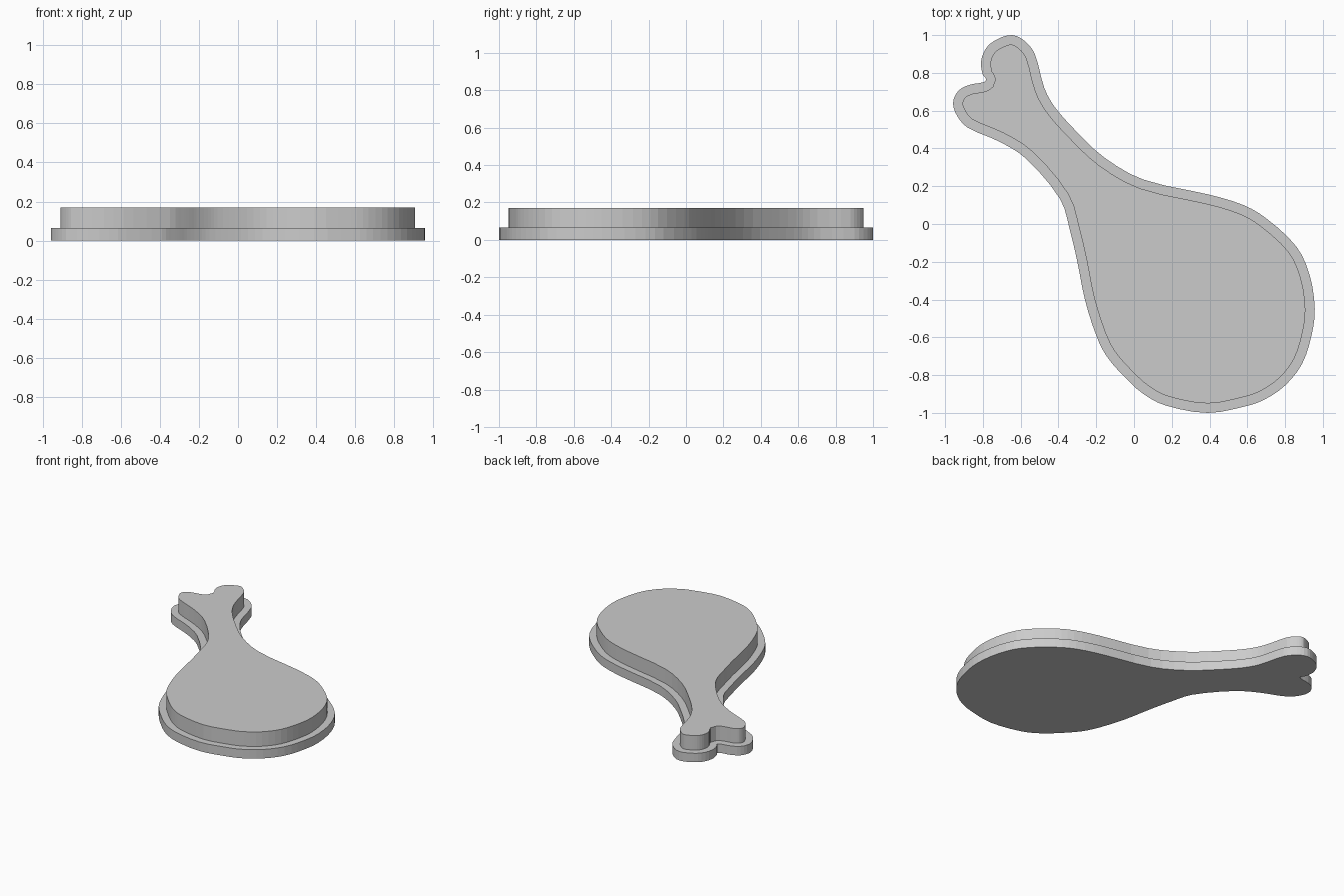
import bpy
import bmesh
from mathutils import Vector

cube = bpy.data.objects.get("Cube")
if cube:
    bpy.data.objects.remove(cube, do_unlink=True)

RIM = 0.05          # width of the step around the raised plate
BASE_TOP = 0.065
PLATE_TOP = 0.17

# Drumstick outline, counter-clockwise from the notch between the bone knobs
OUTLINE = [
    (-.783, .765), (-.8, .75), (-.87, .737), (-.93, .705), (-.958, .64),
    (-.935, .57), (-.88, .51), (-.71, .435), (-.57, .345), (-.39, .13),
    (-.34, -.03), (-.3, -.2), (-.26, -.4), (-.2, -.59), (-.145, -.7),
    (-.05, -.81), (.05, -.9), (.165, -.96), (.39, -1), (.59, -.965),
    (.69, -.93), (.8, -.855), (.89, -.74), (.94, -.59), (.957, -.45),
    (.93, -.27), (.86, -.12), (.7, .03), (.58, .1), (.4, .155),
    (.05, .235), (-.155, .35), (-.31, .495), (-.42, .62), (-.475, .72),
    (-.525, .9), (-.58, .97), (-.645, 1), (-.72, .98), (-.78, .935),
    (-.81, .86), (-.8, .79),
]


def smooth_outline(points, inset=0.0, steps=3):
    """Closed spline through the points, moved inward along its normals."""
    pts = [Vector(p) for p in points]
    count = len(pts)
    result = []
    for i in range(count):
        before, start, end, after = (pts[(i + k) % count] for k in (-1, 0, 1, 2))
        length = (end - start).length
        # Tangents are scaled to the segment so uneven spacing never overshoots
        tan_a = (end - before).normalized() * length
        tan_b = (after - start).normalized() * length
        for s in range(steps):
            t = s / steps
            u = 1 - t
            c0, c1 = start + tan_a / 3, end - tan_b / 3
            pos = u**3 * start + 3*u*u*t * c0 + 3*u*t*t * c1 + t**3 * end
            tan = u*u * (c0 - start) + 2*u*t * (c1 - c0) + t*t * (end - c1)
            tan.normalize()
            result.append(pos + Vector((-tan.y, tan.x)) * inset)
    return result


def make_slab(name, outline, bottom, top, material):
    """Extrude a closed outline into a solid slab."""
    bm = bmesh.new()
    face = bm.faces.new([bm.verts.new((p.x, p.y, bottom)) for p in outline])
    extruded = bmesh.ops.extrude_face_region(bm, geom=[face], use_keep_orig=True)
    raised = [v for v in extruded["geom"] if isinstance(v, bmesh.types.BMVert)]
    bmesh.ops.translate(bm, verts=raised, vec=(0, 0, top - bottom))
    bmesh.ops.recalc_face_normals(bm, faces=bm.faces)
    mesh = bpy.data.meshes.new(name)
    bm.to_mesh(mesh)
    bm.free()
    mesh.materials.append(material)
    obj = bpy.data.objects.new(name, mesh)
    bpy.context.collection.objects.link(obj)
    return obj


grey = bpy.data.materials.new("light grey")
grey.use_nodes = True
colour = (0.6, 0.6, 0.6, 1)
grey.diffuse_color = colour
grey.node_tree.nodes["Principled BSDF"].inputs["Base Color"].default_value = colour

# Wide base and the narrower raised plate on it
make_slab("base", smooth_outline(OUTLINE), 0, BASE_TOP, grey)
make_slab("raised_plate", smooth_outline(OUTLINE, RIM), BASE_TOP, PLATE_TOP, grey)
